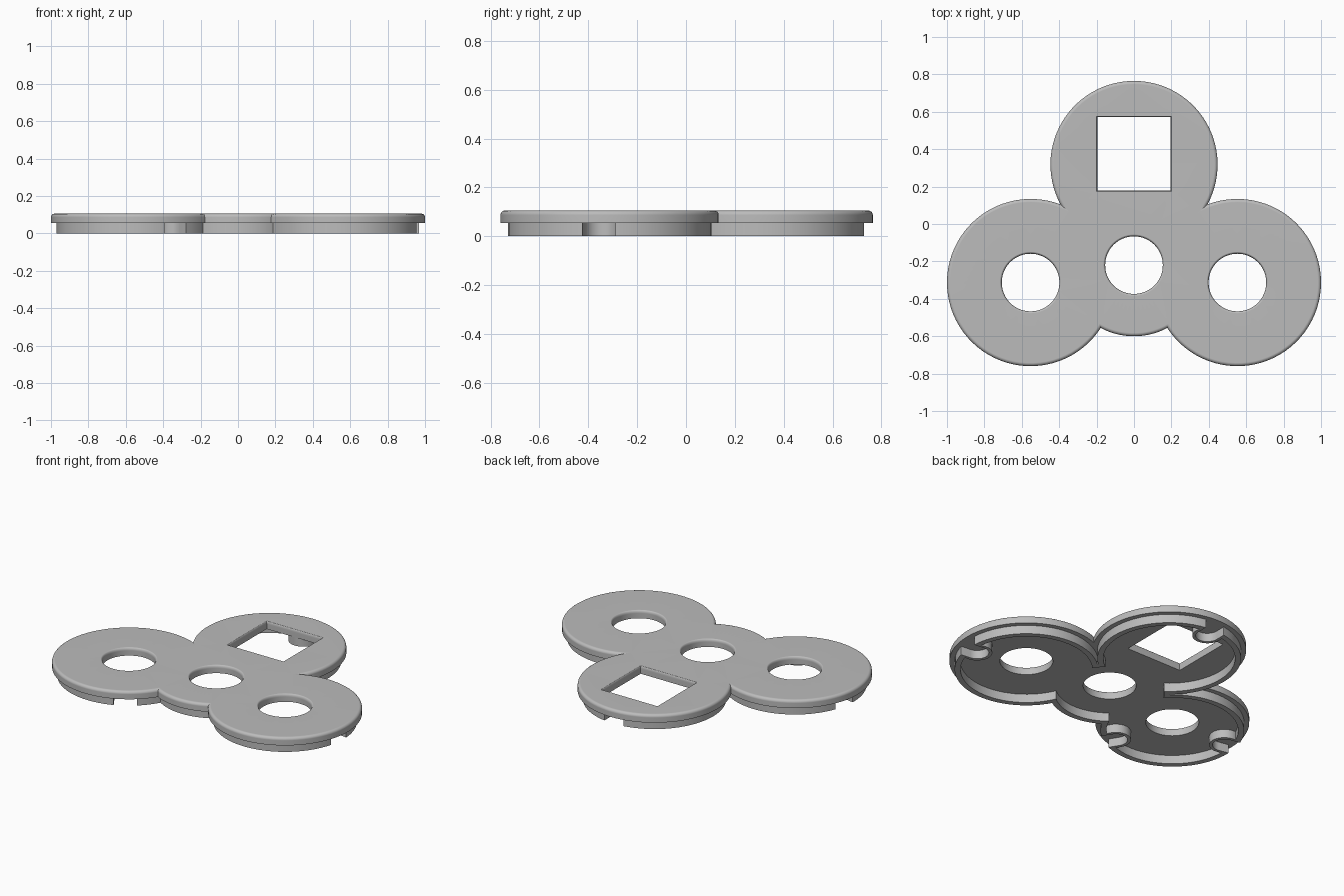
import bpy, bmesh, math
from mathutils import Vector

cube = bpy.data.objects.get("Cube")
if cube:
    bpy.data.objects.remove(cube)

grey = bpy.data.materials.new("plain_grey")
grey.use_nodes = True
grey.diffuse_color = (0.5, 0.5, 0.5, 1)
grey.node_tree.nodes["Principled BSDF"].inputs["Base Color"].default_value = (0.5, 0.5, 0.5, 1)

# Lobes of the plate: centre and radius
RIGHT = (Vector((0.553, -0.313)), 0.447)
LEFT = (Vector((-0.553, -0.313)), 0.447)
TOP = (Vector((0, 0.318)), 0.447)
MID = (Vector((0, -0.22)), 0.38)
LID_Z, TOP_Z, FILLET = 0.055, 0.105, 0.018


def crossing(a, b, d):
    """Outer crossing of two lobes shrunk by d, going counter-clockwise from a to b."""
    ra, rb = a[1] - d, b[1] - d
    axis = b[0] - a[0]
    dist = axis.length
    axis.normalize()
    along = (dist**2 + ra**2 - rb**2) / (2 * dist)
    side = math.sqrt(max(ra**2 - along**2, 0))
    return a[0] + axis * along + Vector((axis.y, -axis.x)) * side


def outline(lobes, d, steps=56):
    """Merged outline of the lobes, inset by d."""
    pts = []
    for i, lobe in enumerate(lobes):
        start = crossing(lobes[i - 1], lobe, d) - lobe[0]
        end = crossing(lobe, lobes[(i + 1) % len(lobes)], d) - lobe[0]
        a0 = math.atan2(start.y, start.x)
        sweep = (math.atan2(end.y, end.x) - a0) % math.tau
        if sweep > 6:
            sweep -= math.tau
        for k in range(steps):
            a = a0 + sweep * k / steps
            pts.append(lobe[0] + Vector((math.cos(a), math.sin(a))) * (lobe[1] - d))
    return pts


def ngon(centre, radius, sides, turn=0.0):
    return [Vector(centre) + Vector((math.cos(turn + math.tau * k / sides),
                                     math.sin(turn + math.tau * k / sides))) * radius
            for k in range(sides)]


def add_loop(bm, pts, z):
    return [bm.verts.new((p.x, p.y, z)) for p in pts]


def bridge(bm, loops):
    for a, b in zip(loops, loops[1:]):
        for i in range(len(a)):
            j = (i + 1) % len(a)
            bm.faces.new((a[i], a[j], b[j], b[i]))


def cap(bm, loops):
    edges = [bm.edges.get((l[i - 1], l[i])) for l in loops for i in range(len(l))]
    bmesh.ops.triangle_fill(bm, edges=edges, use_beauty=True)


def make_object(name, bm):
    bmesh.ops.recalc_face_normals(bm, faces=bm.faces)
    mesh = bpy.data.meshes.new(name)
    bm.to_mesh(mesh)
    bm.free()
    mesh.materials.append(grey)
    obj = bpy.data.objects.new(name, mesh)
    bpy.context.collection.objects.link(obj)
    return obj


def prism(name, pts, z0, z1):
    bm = bmesh.new()
    low, high = add_loop(bm, pts, z0), add_loop(bm, pts, z1)
    bridge(bm, [low, high])
    bm.faces.new(low)
    bm.faces.new(high)
    return make_object(name, bm)


def activate(obj):
    bpy.ops.object.select_all(action='DESELECT')
    obj.select_set(True)
    bpy.context.view_layer.objects.active = obj


def combine(obj, tool, operation):
    mod = obj.modifiers.new("combine", 'BOOLEAN')
    mod.operation, mod.object, mod.solver = operation, tool, 'EXACT'
    activate(obj)
    bpy.ops.object.modifier_apply(modifier=mod.name)
    bpy.data.objects.remove(tool)


def smooth(obj):
    activate(obj)
    bpy.ops.object.shade_smooth_by_angle(angle=math.radians(32))
    mod = obj.modifiers.new("weighted_normals", 'WEIGHTED_NORMAL')
    mod.keep_sharp = True


# Lid: rounded upper edges on the rim and around every opening
profile = [(0, LID_Z)]
for k in range(7):
    a = math.pi / 2 * k / 6
    profile.append((FILLET * (1 - math.cos(a)), TOP_Z - FILLET * (1 - math.sin(a))))

shapes = [
    lambda d: outline([RIGHT, TOP, LEFT, MID], d),
    lambda d: ngon(RIGHT[0], 0.154 + d * 0.6, 64),
    lambda d: ngon(LEFT[0], 0.154 + d * 0.6, 64),
    lambda d: ngon(MID[0], 0.154 + d * 0.6, 64),
    lambda d: ngon((0, 0.375), (0.196 + d * 0.4) * math.sqrt(2), 4, math.pi / 4),
]
bm = bmesh.new()
bottom, top = [], []
for shape in shapes:
    loops = [add_loop(bm, shape(d), z) for d, z in profile]
    bridge(bm, loops)
    bottom.append(loops[0])
    top.append(loops[-1])
cap(bm, bottom)
cap(bm, top)
lid = make_object("lid", bm)

# Rim wall: thin skirt under the lid, set in from its edge
ring = [RIGHT, MID, TOP, MID, LEFT, MID]
bm = bmesh.new()
outer, inner = outline(ring, 0.03), outline(ring, 0.064)
loops = [add_loop(bm, outer, 0), add_loop(bm, outer, LID_Z + 0.004),
         add_loop(bm, inner, LID_Z + 0.004), add_loop(bm, inner, 0)]
bridge(bm, loops + loops[:1])
wall = make_object("rim_wall", bm)

# Clip pockets: round sockets in the wall that open outward
pockets = [(RIGHT, -6), (TOP, 90), (LEFT, -58), (LEFT, 169)]
for lobe, degrees in pockets:
    a = math.radians(degrees)
    out = Vector((math.cos(a), math.sin(a)))
    side = Vector((-out.y, out.x))
    centre = lobe[0] + out * 0.345
    combine(wall, prism("socket", ngon(centre, 0.088, 48), 0, LID_Z + 0.004), 'UNION')
    slot = [centre + out * 0.2 - side * 0.068, centre + out * 0.2 + side * 0.068]
    for k in range(25):
        t = math.pi * k / 24
        slot.append(centre + side * 0.068 * math.cos(t) - out * 0.068 * math.sin(t))
    combine(wall, prism("slot", slot, -0.05, LID_Z), 'DIFFERENCE')

smooth(lid)
smooth(wall)
